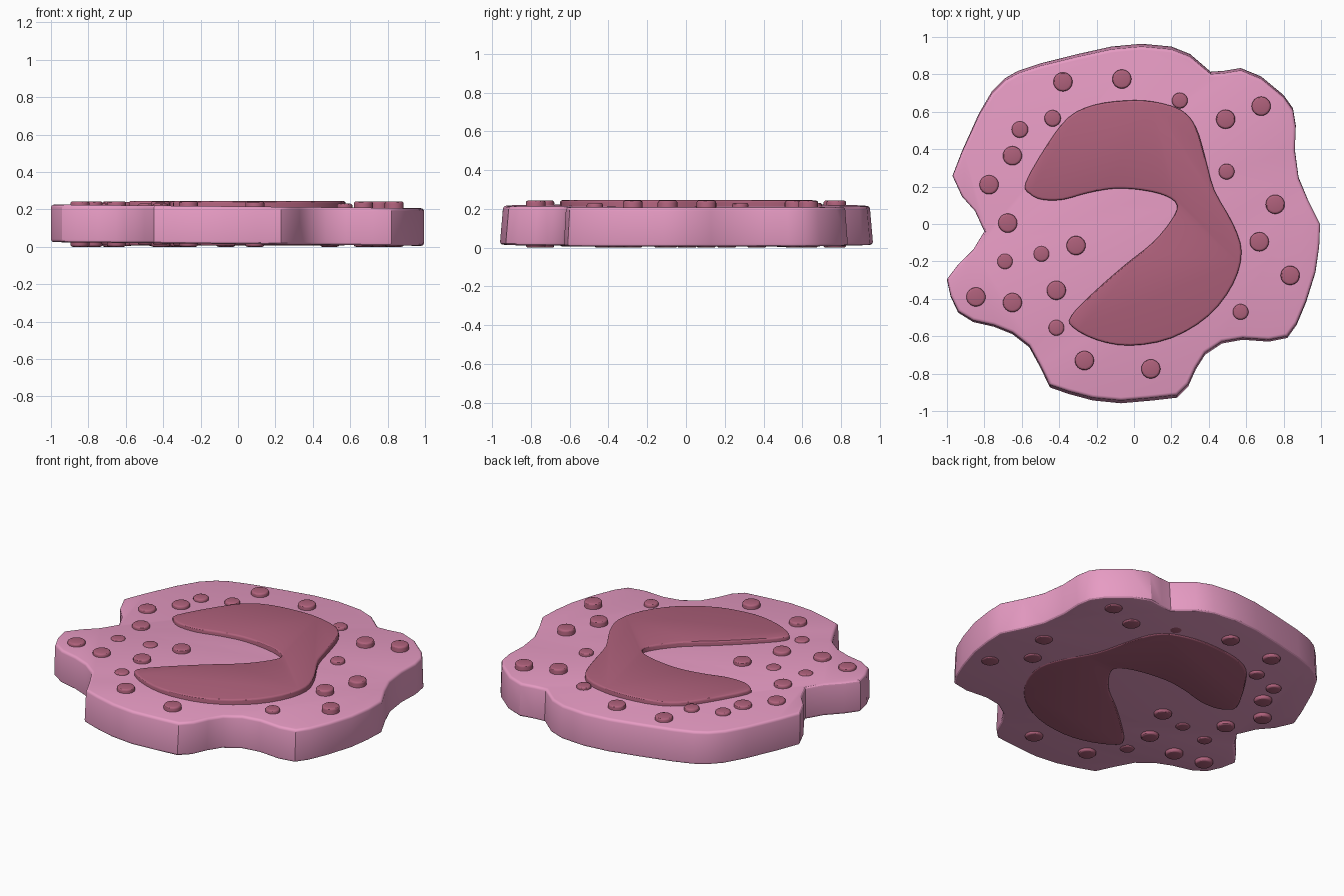
import bpy, bmesh, math
from mathutils import Vector

if "Cube" in bpy.data.objects:
    bpy.data.objects.remove(bpy.data.objects["Cube"])


def material(name, color):
    m = bpy.data.materials.new(name)
    m.diffuse_color = (*color, 1)
    m.use_nodes = True
    m.node_tree.nodes["Principled BSDF"].inputs["Base Color"].default_value = m.diffuse_color
    return m


PINK = material("pink", (0.80, 0.33, 0.55))
ROSE = material("rose", (0.43, 0.12, 0.20))


def smooth_loop(pts, n):
    """Closed Catmull-Rom curve through the points."""
    out = []
    k = len(pts)
    for i in range(k):
        a, b, c, d = (Vector(pts[(i + j) % k]) for j in (-1, 0, 1, 2))
        for s in range(n):
            t = s / n
            out.append(0.5 * (2 * b + (c - a) * t + (2 * a - 5 * b + 4 * c - d) * t * t
                              + (3 * b - a - 3 * c + d) * t ** 3))
    return out


def slab(name, pts, z0, z1, bevel, mat, tilt=0.0, draft=1.0):
    """Extruded outline with rounded rims; tilt lowers +x, draft narrows the top in y."""
    bm = bmesh.new()
    low = [bm.verts.new((x, y, z0 - tilt * x)) for x, y in pts]
    top = [bm.verts.new((x, y * draft, z1 - tilt * x)) for x, y in pts]
    bm.faces.new(top)
    bm.faces.new(low[::-1])
    n = len(pts)
    for i in range(n):
        j = (i + 1) % n
        bm.faces.new((low[i], low[j], top[j], top[i]))
    bmesh.ops.recalc_face_normals(bm, faces=bm.faces)
    rims = [e for e in bm.edges if any(len(f.verts) == n and n > 4 for f in e.link_faces)]
    bmesh.ops.bevel(bm, geom=rims, offset=bevel, segments=3, profile=0.5, affect='EDGES')
    me = bpy.data.meshes.new(name)
    bm.to_mesh(me)
    bm.free()
    ob = bpy.data.objects.new(name, me)
    bpy.context.collection.objects.link(ob)
    me.materials.append(mat)
    bpy.ops.object.select_all(action='DESELECT')
    bpy.context.view_layer.objects.active = ob
    ob.select_set(True)
    bpy.ops.object.shade_smooth_by_angle(angle=math.radians(30))
    return ob


# Irregular cell body
body = [(-.12, .95), (.04, .965), (.2, .95), (.3, .91), (.41, .815), (.48, .82), (.57, .835),
        (.68, .79), (.8, .69), (.85, .62), (.865, .53), (.86, .4), (.88, .25), (.93, .13),
        (.995, 0), (.99, -.12), (.97, -.26), (.92, -.42), (.87, -.54), (.82, -.61),
        (.72, -.63), (.58, -.62), (.47, -.64), (.38, -.7), (.33, -.78), (.29, -.87),
        (.23, -.93), (.1, -.945), (-.07, -.96), (-.22, -.945), (-.35, -.91), (-.45, -.875),
        (-.5, -.77), (-.56, -.66), (-.65, -.59), (-.75, -.55), (-.86, -.525), (-.94, -.475),
        (-.98, -.39), (-1, -.3), (-.94, -.22), (-.86, -.14), (-.8, -.04), (-.85, .07),
        (-.92, .15), (-.97, .26), (-.92, .39), (-.83, .59), (-.76, .71), (-.69, .78),
        (-.62, .82), (-.5, .86), (-.3, .91)]
slab("cell_body", body, 0.015, 0.216, 0.016, PINK, tilt=0.01, draft=0.982)

# Bent lobed nucleus, standing slightly proud of both faces
nucleus = [(-.58, .22), (-.555, .16), (-.49, .13), (-.38, .13), (-.25, .165), (-.1, .19),
           (.05, .18), (.17, .15), (.23, .1), (.2, .02), (.1, -.1), (-.05, -.22),
           (-.22, -.37), (-.335, -.49), (-.33, -.55), (-.2, -.62), (-.02, -.65), (.2, -.61),
           (.4, -.49), (.53, -.32), (.575, -.15), (.53, 0), (.43, .18), (.38, .36),
           (.33, .52), (.25, .61), (.1, .655), (-.05, .66), (-.22, .635), (-.35, .57),
           (-.46, .43)]
slab("nucleus", smooth_loop(nucleus, 3), 0.006, 0.245, 0.012, ROSE)

# Granules: large and small rounded discs passing through the body
large = [(-.38, .76), (-.065, .775), (-.65, .365), (-.775, .21), (-.675, .005),
         (-.31, -.115), (-.845, -.39), (-.65, -.42), (-.415, -.355), (-.265, -.73),
         (.09, -.775), (.835, -.275), (.67, -.095), (.755, .105), (.49, .56), (.68, .63)]
small = [(.245, .66), (-.69, -.2), (-.495, -.16), (-.415, -.555), (.57, -.47), (.495, .28)]
medium = [(-.435, .565), (-.61, .505)]
for label, spots, r, z0, z1 in (("large", large, .051, 0, .243), ("medium", medium, .044, .004, .24),
                                ("small", small, .042, .012, .231)):
    for x, y in spots:
        ring = [(x + r * math.cos(a * math.tau / 24), y + r * math.sin(a * math.tau / 24))
                for a in range(24)]
        slab(label + "_granule", ring, z0, z1, 0.012, ROSE)
